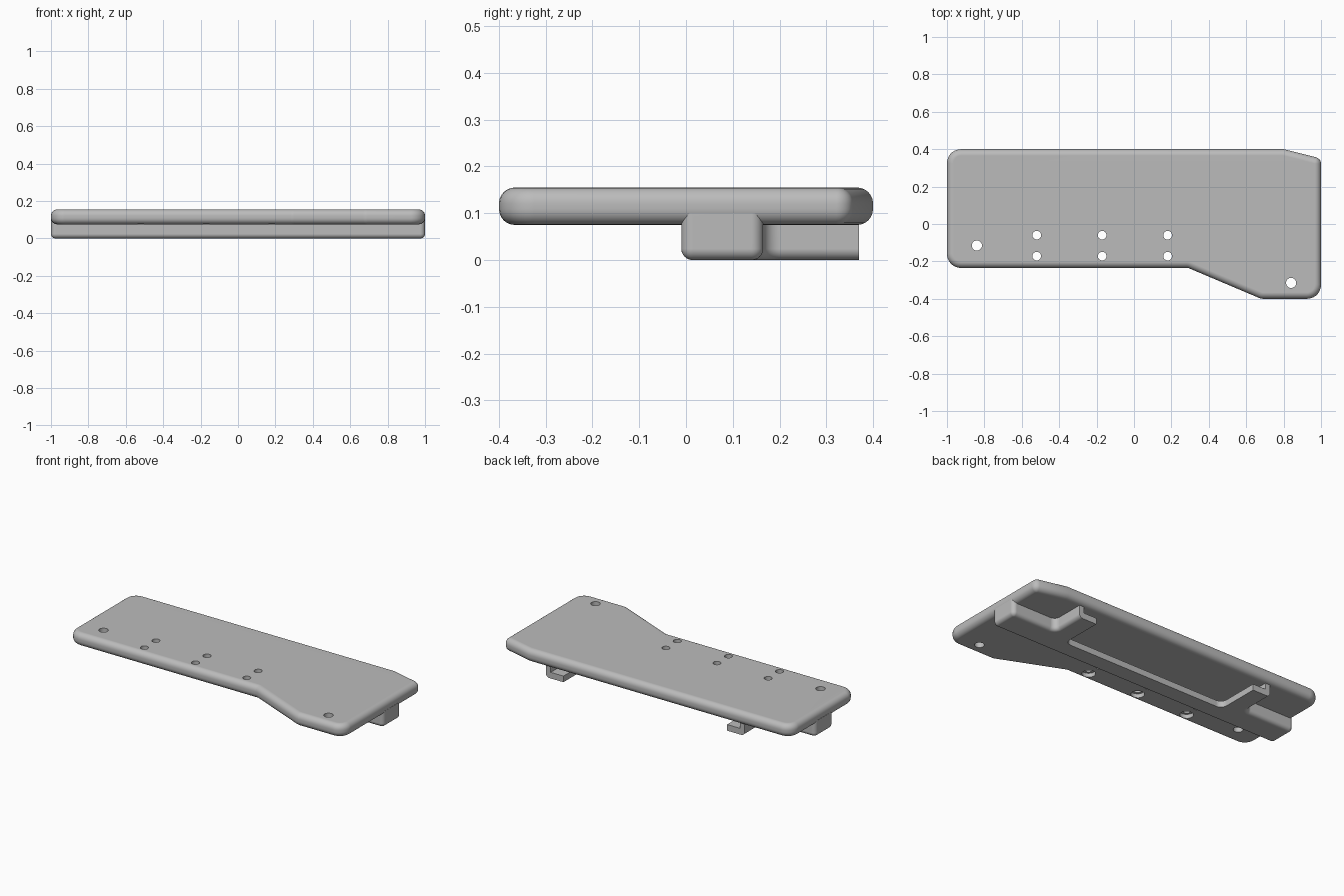
import bpy, bmesh, math
from mathutils import Vector

if "Cube" in bpy.data.objects:
    bpy.data.objects.remove(bpy.data.objects["Cube"], do_unlink=True)

GREY = (0.5, 0.5, 0.5, 1)
grey = bpy.data.materials.new("plain grey")
grey.use_nodes = True
grey.diffuse_color = GREY
grey.node_tree.nodes["Principled BSDF"].inputs["Base Color"].default_value = GREY


def rounded(corners, steps=7):
    """Outline from (x, y, radius) corners, each filleted with an arc."""
    out = []
    for i, (x, y, r) in enumerate(corners):
        p = Vector((x, y))
        if r == 0:
            out.append(p)
            continue
        u = (Vector(corners[i - 1][:2]) - p).normalized()
        v = (Vector(corners[(i + 1) % len(corners)][:2]) - p).normalized()
        half = u.angle(v) / 2
        centre = p + (u + v).normalized() * r / math.sin(half)
        a = (p + u * r / math.tan(half) - centre).normalized()
        b = (p + v * r / math.tan(half) - centre).normalized()
        out += [centre + a.slerp(b, k / steps) * r for k in range(steps + 1)]
    return out


def finish_mesh(name, bm):
    bmesh.ops.recalc_face_normals(bm, faces=bm.faces)
    mesh = bpy.data.meshes.new(name)
    bm.to_mesh(mesh)
    bm.free()
    mesh.materials.append(grey)
    obj = bpy.data.objects.new(name, mesh)
    bpy.context.collection.objects.link(obj)
    return obj


def slab(name, corners, z0, z1, soften=None, radius=0.03):
    """Extruded outline; edges chosen by the soften rule are rounded over."""
    bm = bmesh.new()
    face = bm.faces.new([bm.verts.new((p.x, p.y, z0)) for p in rounded(corners)])
    top = bmesh.ops.extrude_face_region(bm, geom=[face])["geom"]
    bmesh.ops.translate(bm, vec=(0, 0, z1 - z0),
                        verts=[g for g in top if isinstance(g, bmesh.types.BMVert)])
    if not any(f.normal.z < 0 and abs(f.calc_center_median().z - z0) < 1e-4 for f in bm.faces):
        bmesh.ops.recalc_face_normals(bm, faces=bm.faces)
    if soften:
        edges = [e for e in bm.edges if abs(e.verts[0].co.z - e.verts[1].co.z) < 1e-5
                 and soften((e.verts[0].co + e.verts[1].co) / 2)]
        bmesh.ops.bevel(bm, geom=edges, offset=radius, offset_type='OFFSET', segments=6,
                        profile=0.5, affect='EDGES', clamp_overlap=False)
    return finish_mesh(name, bm)


def drill(name, holes, z0, z1):
    """Row of separate vertical cylinders from (x, y, radius)."""
    bm = bmesh.new()
    for x, y, r in holes:
        made = bmesh.ops.create_cone(bm, cap_ends=True, segments=32, radius1=r,
                                     radius2=r, depth=z1 - z0)
        bmesh.ops.translate(bm, verts=made["verts"], vec=(x, y, (z0 + z1) / 2))
    return finish_mesh(name, bm)


def select_only(obj):
    bpy.ops.object.select_all(action='DESELECT')
    obj.select_set(True)
    bpy.context.view_layer.objects.active = obj


def cut(obj, cutter):
    cutter.hide_render = True
    mod = obj.modifiers.new("cut", 'BOOLEAN')
    mod.operation = 'DIFFERENCE'
    mod.solver = 'EXACT'
    mod.object = cutter
    select_only(obj)
    bpy.ops.object.modifier_apply(modifier=mod.name)
    bpy.data.objects.remove(cutter, do_unlink=True)


def smooth(obj):
    select_only(obj)
    bpy.ops.object.shade_smooth_by_angle(angle=math.radians(35))
    mod = obj.modifiers.new("weighted normals", 'WEIGHTED_NORMAL')
    mod.keep_sharp = True


# Top plate with a rounded rim
plate = slab("top_plate", [
    (-1, -0.235, 0.075), (0.29, -0.235, 0.04), (0.68, -0.4, 0.06), (1, -0.4, 0.075),
    (1, 0.35, 0.036), (0.8, 0.4, 0), (-1, 0.4, 0.075)],
    0.075, 0.155, lambda m: True, 0.034)

# Screw holes, with recesses for the paired ones underneath
pairs = [(x, y) for x in (-0.52, -0.17, 0.18) for y in (-0.06, -0.172)]
holes = [(x, y, 0.023) for x, y in pairs] + [(-0.84, -0.115, 0.027), (0.84, -0.315, 0.027)]
cut(plate, drill("hole_cutter", holes, 0, 0.3))
cut(plate, drill("recess_cutter", [(x, y, 0.038) for x, y in pairs], 0, 0.1))
smooth(plate)

# Long bar with two arms that hold a tray
def outer_bottom(m):
    opening = -0.55 < m.x < 0.59 and m.y > 0.09
    return m.z < 0.01 and not opening and m.y < 0.369

holder = slab("slot_holder", [
    (-1, -0.01, 0.025), (1, -0.01, 0.025), (1, 0.165, 0.025), (0.7, 0.165, 0.035),
    (0.7, 0.37, 0), (0.58, 0.37, 0), (0.58, 0.104, 0.04), (-0.54, 0.104, 0.04),
    (-0.54, 0.37, 0), (-0.66, 0.37, 0), (-0.66, 0.165, 0.035), (-1, 0.165, 0.025)],
    0, 0.1, outer_bottom, 0.024)

# Pocket above the lip, open at the back
pocket = slab("pocket_cutter", [
    (-0.627, 0.025, 0.02), (0.667, 0.025, 0.02), (0.667, 0.5, 0), (-0.627, 0.5, 0)],
    0.038, 0.15)
cut(holder, pocket)
smooth(holder)
